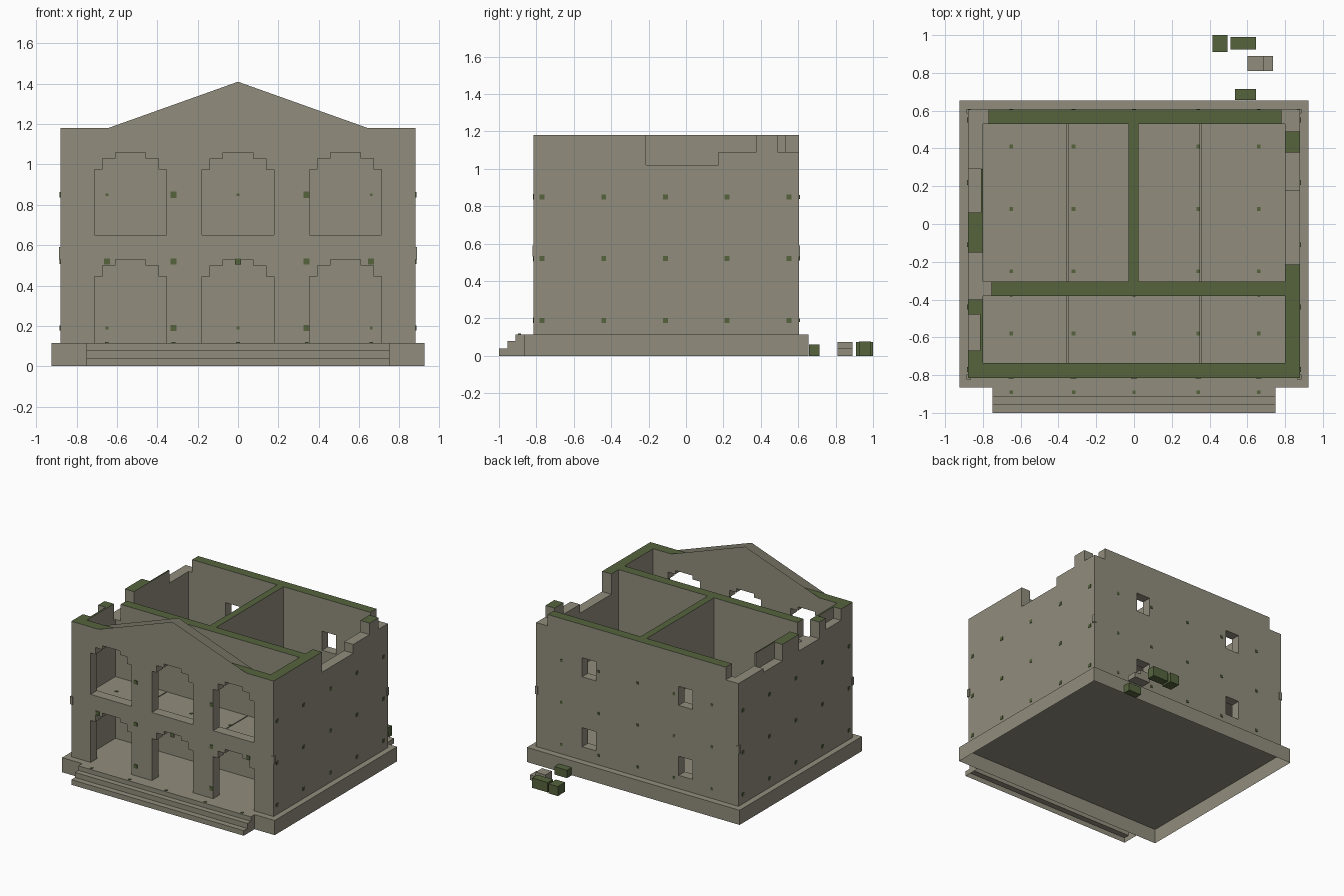
import bpy, bmesh
from mathutils import Vector

old = bpy.data.objects.get("Cube")
if old:
    bpy.data.objects.remove(old)


def material(name, rgb):
    m = bpy.data.materials.new(name)
    m.use_nodes = True
    m.diffuse_color = (*rgb, 1)
    m.node_tree.nodes["Principled BSDF"].inputs["Base Color"].default_value = (*rgb, 1)
    return m


STONE = material("weathered stone", (0.285, 0.27, 0.205))
MOSS = material("moss green", (0.093, 0.127, 0.048))
TOP, GROUND, DECK = 1.18, 0.115, 0.60


def add_box(bm, x0, x1, y0, y1, z0, z1, open_bottom=False):
    verts = bmesh.ops.create_cube(bm, size=1)["verts"]
    for v in verts:
        v.co = Vector((x1 if v.co.x > 0 else x0, y1 if v.co.y > 0 else y0,
                       z1 if v.co.z > 0 else z0))
    if open_bottom:
        face = min({f for v in verts for f in v.link_faces},
                   key=lambda f: f.calc_center_median().z)
        bmesh.ops.delete(bm, geom=[face], context="FACES_ONLY")


def add_prism(bm, outline, y0, y1):
    """Extrude an (x, z) outline along y."""
    face = bm.faces.new([bm.verts.new((x, y0, z)) for x, z in outline])
    new = bmesh.ops.extrude_face_region(bm, geom=[face])["geom"]
    bmesh.ops.translate(bm, vec=(0, y1 - y0, 0),
                        verts=[g for g in new if isinstance(g, bmesh.types.BMVert)])


def finish(name, bm, mat, fix_normals=True):
    if fix_normals:
        bmesh.ops.recalc_face_normals(bm, faces=bm.faces[:])
    mesh = bpy.data.meshes.new(name)
    bm.to_mesh(mesh)
    bm.free()
    mesh.materials.append(mat)
    ob = bpy.data.objects.new(name, mesh)
    bpy.context.collection.objects.link(ob)
    return ob


def boxes(name, mat, *dims, open_bottom=False):
    bm = bmesh.new()
    for d in dims:
        add_box(bm, *d, open_bottom=open_bottom)
    return finish(name, bm, mat, fix_normals=not open_bottom)


# Hollow plinth and front steps
boxes("plinth", STONE, (-0.925, 0.925, -0.865, 0.655, 0, GROUND), open_bottom=True)
bm = bmesh.new()
profile = [(-0.865, GROUND), (-0.912, GROUND), (-0.912, 0.08), (-0.955, 0.08),
           (-0.955, 0.04), (-1, 0.04), (-1, 0)]
rows = [[bm.verts.new((x, y, z)) for y, z in profile] for x in (-0.75, 0.75)]
for i in range(len(profile) - 1):
    bm.faces.new((rows[0][i], rows[0][i + 1], rows[1][i + 1], rows[1][i]))
for row in rows:
    bm.faces.new(row + [bm.verts.new((row[0].co.x, -0.865, 0))])
finish("front_steps", bm, STONE)

# Wall block and the cutter for its rooms, openings and broken tops
walls = boxes("walls", STONE, (-0.88, 0.88, -0.815, 0.605, GROUND, TOP))
bm = bmesh.new()
for x0, x1, y0, y1 in ((-0.8, 0.8, -0.735, -0.38), (-0.8, -0.03, -0.305, 0.53),
                       (0.025, 0.8, -0.305, 0.53)):
    add_box(bm, x0, x1, y0, y1, 0.05, 1.3)

# Stepped arches on both storeys
for cx in (-0.533, 0, 0.533):
    for bottom, top in ((0.05, 0.53), (0.65, 1.06)):
        half = [(0.178, bottom), (0.178, top - 0.085), (0.138, top - 0.085),
                (0.138, top - 0.03), (0.075, top - 0.03), (0.075, top)]
        outline = [(cx + x, z) for x, z in half]
        outline += [(cx - x, z) for x, z in reversed(half)]
        add_prism(bm, outline, -0.9, -0.7)

# Small rear windows
for cx in (-0.42, 0.42):
    for z in (0.22, 0.77):
        add_box(bm, cx - 0.06, cx + 0.06, 0.5, 0.7, z, z + 0.15)

# Broken parts of the wall tops
for x0, x1, y0, y1, z in (
        (0.78, 0.95, -0.215, 0.175, 1.02), (0.78, 0.95, 0.17, 0.378, 1.09),
        (0.78, 0.95, 0.49, 0.7, 1.09), (-0.95, -0.77, 0.29, 0.7, 1.08),
        (-0.95, -0.81, 0.06, 0.295, 1.05), (-0.95, -0.79, -0.40, -0.15, 1.05),
        (-0.95, -0.815, -0.67, -0.48, 1.09), (-0.81, -0.755, -0.39, -0.30, 1.05)):
    add_box(bm, x0, x1, y0, y1, z, 1.35)
cutter = finish("opening_cutter", bm, STONE)
cutter.hide_render = True
mod = walls.modifiers.new("openings", "BOOLEAN")
mod.operation = "DIFFERENCE"
mod.solver = "EXACT"
mod.use_self = True
mod.object = cutter
bpy.context.view_layer.objects.active = walls
bpy.ops.object.modifier_apply(modifier=mod.name)
bpy.data.objects.remove(cutter)

# Moss covers the intact wall tops
mesh = walls.data
while len(mesh.materials) < 2:
    mesh.materials.append(MOSS)
mesh.materials[0], mesh.materials[1] = STONE, MOSS
for p in mesh.polygons:
    p.material_index = int(p.normal.z > 0.9 and p.center.z > TOP - 0.01)

# Open gable: one sheet on each side of the front wall
bm = bmesh.new()
for y, side in ((-0.815, 1), (-0.735, -1)):
    bm.faces.new([bm.verts.new(c) for c in
                  ((-0.645 * side, y, TOP), (0.645 * side, y, TOP), (0, y, 1.41))])
finish("gable", bm, STONE, fix_normals=False)

# Upper floor in three bays, in front of and behind the cross wall
bays = ((-0.8, -0.357), (-0.35, 0.347), (0.354, 0.8))
boxes("upper_floor", STONE, *[(a, b, y0, y1, 0.53, DECK) for a, b in bays
                              for y0, y1 in ((-0.735, -0.38), (-0.305, 0.53))])

# Slight bulges at the wall corners
boxes("corner_bulges", STONE, *[(x - 0.012, x + 0.012, y - 0.012, y + 0.012, 0.53, 0.59)
                                for x in (-0.875, 0.875) for y in (-0.81, 0.598)])

# Moss tufts on a regular spacing
spots = []
columns = (-0.65, -0.32, 0, 0.34, 0.66)


def tuft(x, y, z, normal, size=0.013):
    h = [size, size, size]
    h[normal] = 0.004
    spots.append((x - h[0], x + h[0], y - h[1], y + h[1], z - h[2], z + h[2]))


for z in (0.19, 0.52, 0.85):
    for x in columns:
        if z == 0.52 or abs(x) in (0.32, 0.34):
            tuft(x, -0.815, z, 1, 0.015)
        else:
            tuft(x, -0.38, z, 1, 0.007)
        tuft(x, 0.605, z, 1, 0.01)
    for y in (-0.77, -0.44, -0.11, 0.22, 0.55):
        for x in (-0.88, 0.88):
            tuft(x, y, z, 0)
for x in columns:
    tuft(x, -0.89, GROUND, 2, 0.009)
    for y in (-0.58, -0.25, 0.08, 0.41):
        if x or y == -0.58:
            tuft(x, y, DECK, 2, 0.01)
boxes("moss_tufts", MOSS, *spots)

# Fallen blocks behind the building
boxes("mossy_rubble", MOSS, (0.415, 0.495, 0.91, 1, 0, 0.075),
      (0.51, 0.645, 0.925, 0.99, 0, 0.078), (0.535, 0.645, 0.657, 0.715, 0, 0.062))
boxes("stone_rubble", STONE, (0.60, 0.685, 0.81, 0.89, 0, 0.075),
      (0.685, 0.735, 0.81, 0.89, 0, 0.04))
